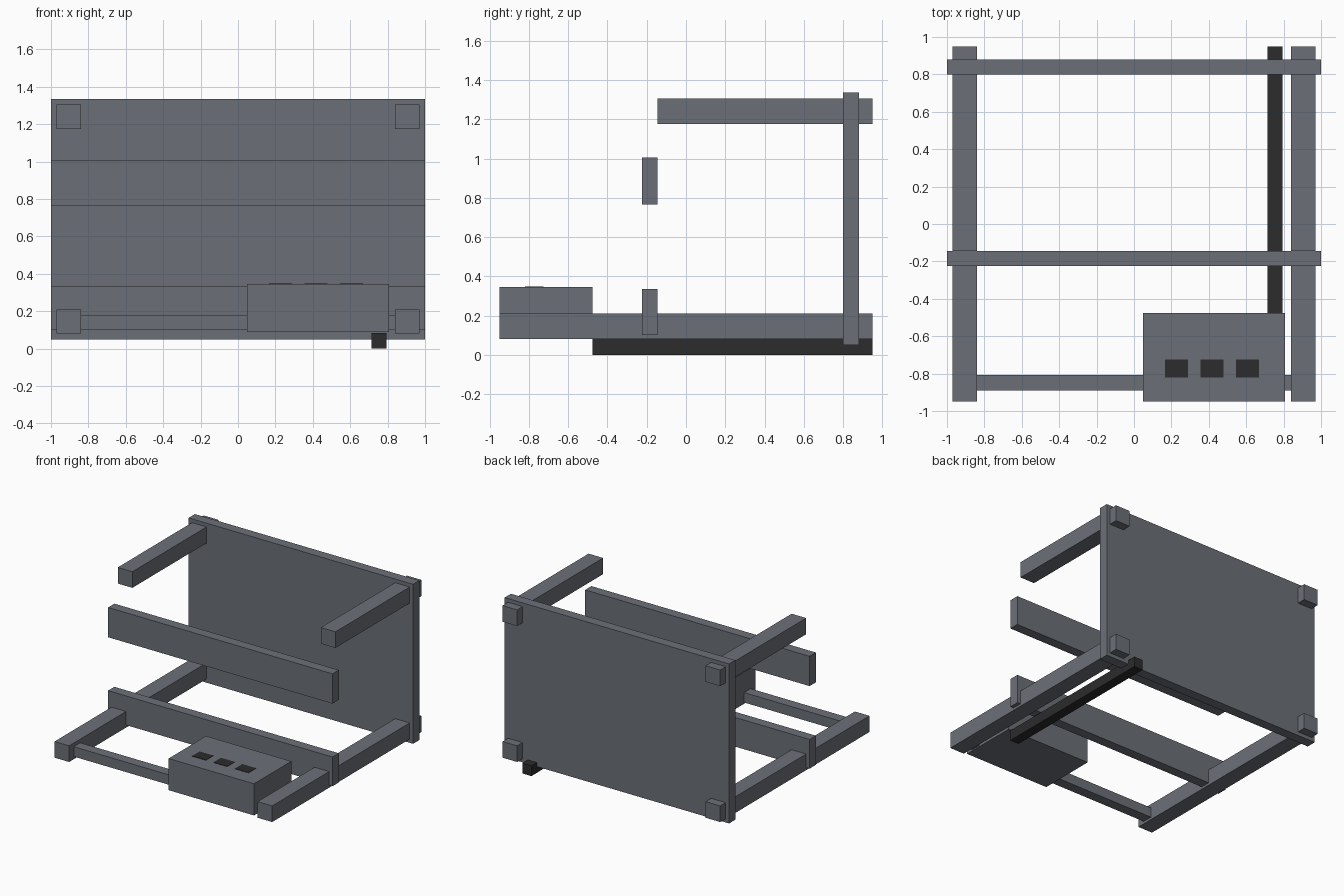
import bpy
import bmesh

if "Cube" in bpy.data.objects:
    bpy.data.objects.remove(bpy.data.objects["Cube"])


def flat(name, rgb):
    m = bpy.data.materials.new(name)
    m.diffuse_color = (*rgb, 1)
    m.use_nodes = True
    m.node_tree.nodes["Principled BSDF"].inputs["Base Color"].default_value = m.diffuse_color
    return m


grey = flat("slate grey", (0.148, 0.162, 0.185))
black = flat("soft black", (0.025, 0.025, 0.025))


def box(name, x, y, z, mat):
    """Box spanning the given (min, max) range on each axis."""
    bm = bmesh.new()
    bmesh.ops.create_cube(bm, size=1)
    for v in bm.verts:
        for i, (lo, hi) in enumerate((x, y, z)):
            v.co[i] = lo if v.co[i] < 0 else hi
    me = bpy.data.meshes.new(name)
    bm.to_mesh(me)
    bm.free()
    me.materials.append(mat)
    ob = bpy.data.objects.new(name, me)
    bpy.context.collection.objects.link(ob)
    return ob


# Large rear panel
box("back_panel", (-1, 1), (0.80, 0.88), (0.05, 1.335), grey)

# Square rails passing through the panel, one pair low and one pair high
for side, x in (("left", (-0.97, -0.84)), ("right", (0.84, 0.97))):
    box(f"{side}_bottom_rail", x, (-0.95, 0.95), (0.08, 0.21), grey)
    box(f"{side}_top_rail", x, (-0.145, 0.95), (1.175, 1.305), grey)

# Full-width cross boards
box("lower_cross_board", (-1, 1), (-0.225, -0.145), (0.10, 0.335), grey)
box("upper_cross_board", (-1, 1), (-0.225, -0.145), (0.765, 1.005), grey)

# Thin bar joining the front ends of the bottom rails
box("front_bar", (-0.84, 0.84), (-0.89, -0.807), (0.10, 0.18), grey)

# Control box with three dark plates on top, and its trailing duct
box("control_box", (0.047, 0.808), (-0.95, -0.475), (0.09, 0.345), grey)
for i in range(3):
    cx = 0.227 + 0.19 * i
    box(f"control_plate_{i + 1}", (cx - 0.061, cx + 0.061),
        (-0.82, -0.725), (0.343, 0.348), black)
box("cable_duct", (0.713, 0.793), (-0.475, 0.95), (0, 0.083), black)
